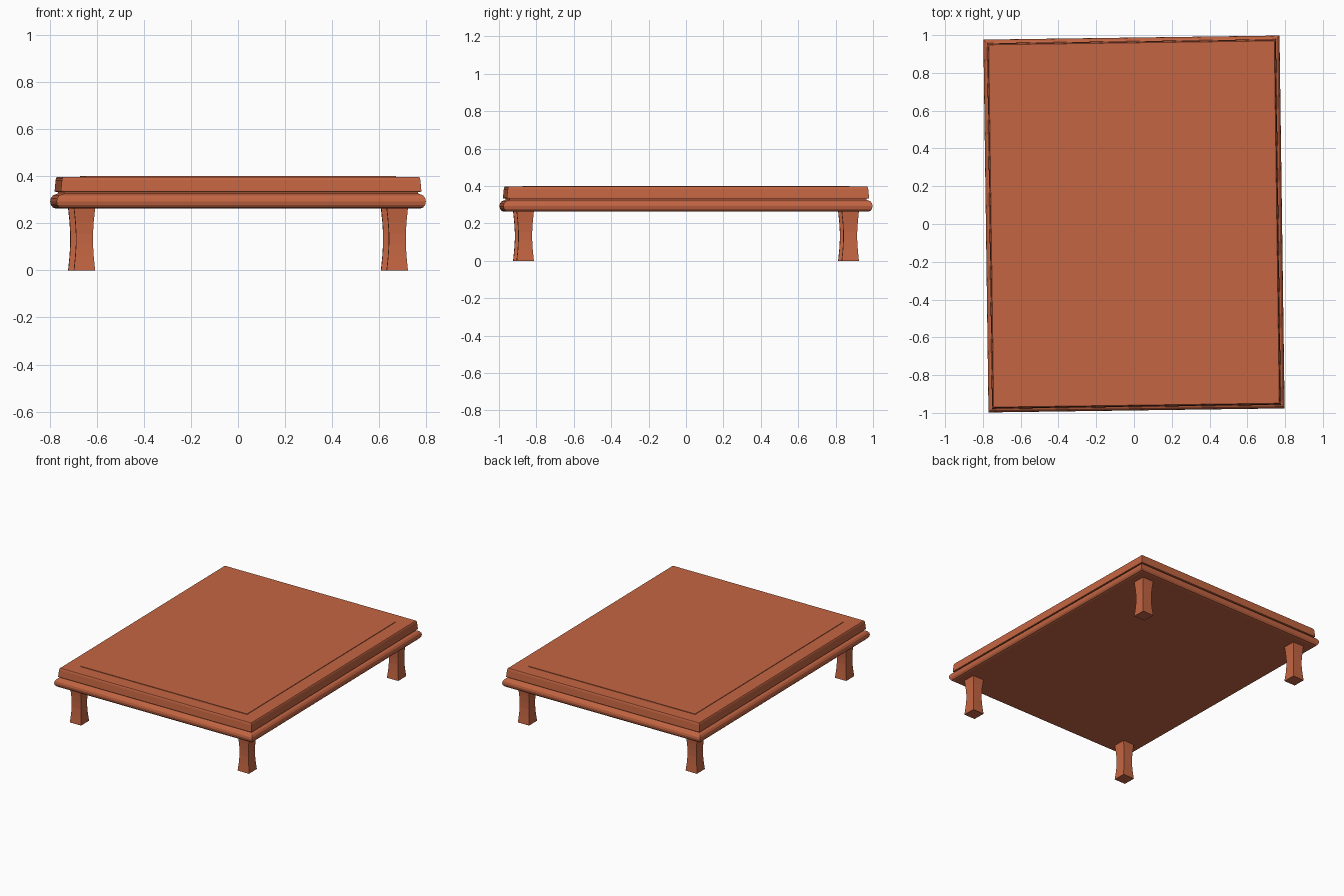
import bpy, bmesh, math
from mathutils import Matrix

if "Cube" in bpy.data.objects:
    bpy.data.objects.remove(bpy.data.objects["Cube"])

HX, HY = 0.784, 0.987      # half size at the widest moulding
TURN = Matrix.Rotation(0.0137, 4, 'Z')   # the whole table sits slightly turned

wood = bpy.data.materials.new("wood")
wood.diffuse_color = (0.55, 0.13, 0.055, 1)
wood.use_nodes = True
wood.node_tree.nodes["Principled BSDF"].inputs["Base Color"].default_value = wood.diffuse_color


def stack(name, hx, hy, profile, cx=0, cy=0):
    """Stack of rectangles; profile = (inset from hx/hy, z), closed at both ends."""
    bm = bmesh.new()
    rings = []
    for inset, z in profile:
        x, y = hx - inset, hy - inset
        rings.append([bm.verts.new((cx + sx * x, cy + sy * y, z))
                      for sx, sy in ((-1, -1), (1, -1), (1, 1), (-1, 1))])
    for lo, hi in zip(rings, rings[1:]):
        for i in range(4):
            j = (i + 1) % 4
            bm.faces.new((lo[i], lo[j], hi[j], hi[i]))
    bm.faces.new(rings[0][::-1])
    bm.faces.new(rings[-1])
    bm.transform(TURN)
    mesh = bpy.data.meshes.new(name)
    bm.to_mesh(mesh)
    bm.free()
    mesh.materials.append(wood)
    obj = bpy.data.objects.new(name, mesh)
    bpy.context.collection.objects.link(obj)
    return obj


# Lower rounded moulding and upper moulding, with the groove between them
stack("table_top", HX, HY, [
    (0.025, 0.262), (0.012, 0.266), (0.003, 0.278), (0.0, 0.292),
    (0.003, 0.306), (0.012, 0.318), (0.025, 0.323),
    (0.032, 0.326), (0.032, 0.332),
    (0.019, 0.334), (0.019, 0.341), (0.023, 0.383),
    (0.025, 0.391), (0.028, 0.396)])

# Slightly raised centre panel
stack("centre_panel", 0.66, 0.865, [(0, 0.385), (0, 0.4)])

# Four waisted square legs
leg_profile = [(0, 0), (0.006, 0.06), (0.009, 0.11), (0.009, 0.155),
               (0.006, 0.205), (0, 0.265)]
for side, sx in (("left", -1), ("right", 1)):
    for end, sy in (("front", -1), ("back", 1)):
        stack(f"{end}_{side}_leg", 0.045, 0.046, leg_profile, sx * 0.664, sy * 0.869)
